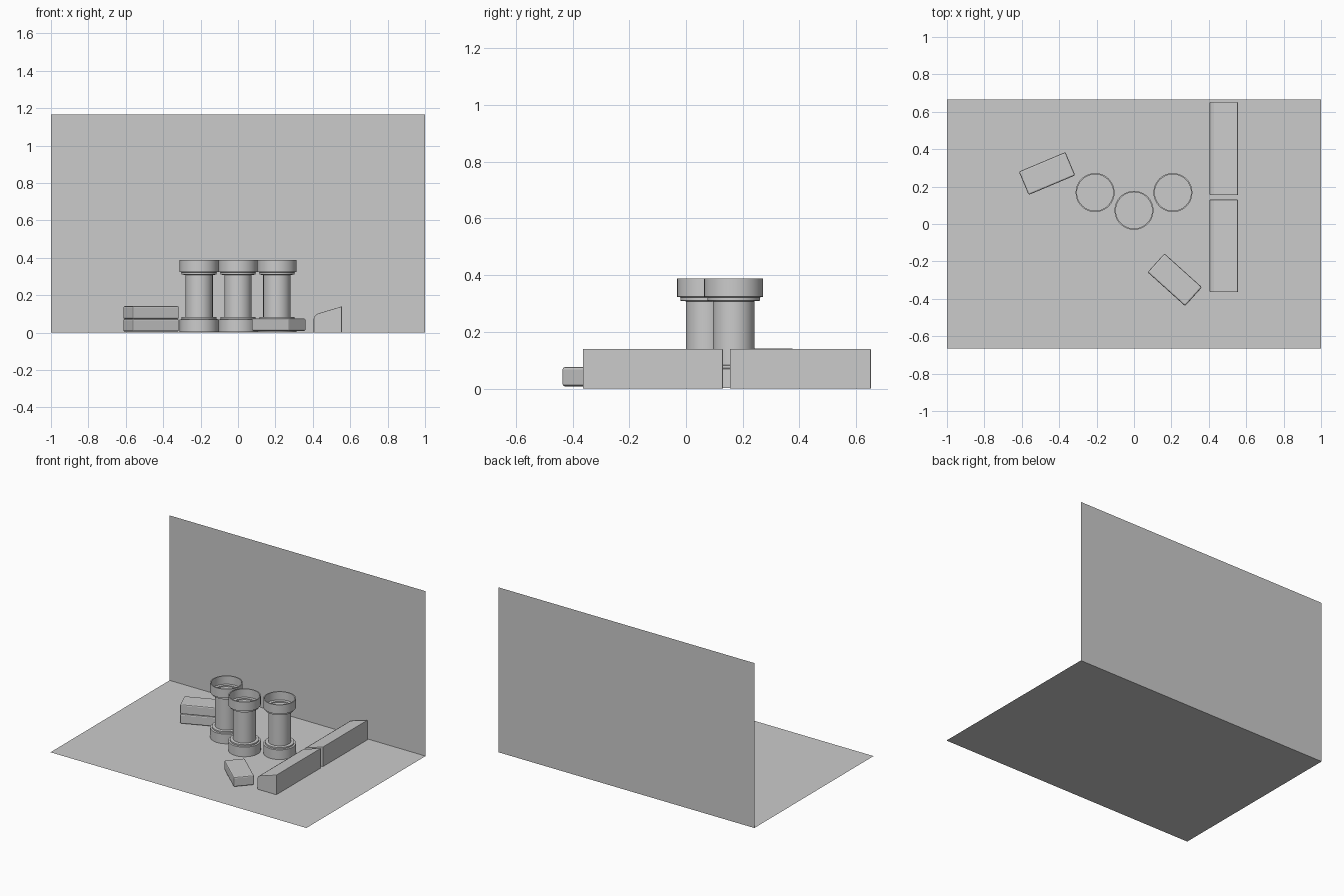
import bpy, bmesh, math

if "Cube" in bpy.data.objects:
    bpy.data.objects.remove(bpy.data.objects["Cube"])


def mesh_object(name, bm, smooth=False):
    bmesh.ops.recalc_face_normals(bm, faces=bm.faces)
    me = bpy.data.meshes.new(name)
    bm.to_mesh(me)
    bm.free()
    ob = bpy.data.objects.new(name, me)
    bpy.context.collection.objects.link(ob)
    if smooth:
        bpy.ops.object.select_all(action='DESELECT')
        bpy.context.view_layer.objects.active = ob
        ob.select_set(True)
        bpy.ops.object.shade_smooth_by_angle(angle=math.radians(30))
    return ob


def panel(name, corners):
    bm = bmesh.new()
    bm.faces.new([bm.verts.new(c) for c in corners])
    return mesh_object(name, bm)


def bevel(ob, width):
    m = ob.modifiers.new("bevel", 'BEVEL')
    m.width, m.segments = width, 2


def lathe(name, profile, x, y, steps=48):
    bm = bmesh.new()
    vs = [bm.verts.new((r, 0, z)) for r, z in profile]
    edges = [bm.edges.new(p) for p in zip(vs, vs[1:])]
    bmesh.ops.spin(bm, geom=vs + edges, cent=(0, 0, 0), axis=(0, 0, 1),
                   angle=2 * math.pi, steps=steps)
    bmesh.ops.remove_doubles(bm, verts=bm.verts, dist=1e-5)
    ob = mesh_object(name, bm, True)
    ob.location = (x, y, 0)


def brick(name, x, y, z, angle):
    bm = bmesh.new()
    bmesh.ops.create_cube(bm, size=1)
    ob = mesh_object(name, bm)
    for v in ob.data.vertices:
        v.co = (v.co.x * 0.27, v.co.y * 0.135, (v.co.z + 0.5) * 0.068)
    ob.location = (x, y, z)
    ob.rotation_euler.z = math.radians(angle)
    bevel(ob, 0.008)


def curb(name, y0, y1):
    section = [(0.405, 0), (0.405, 0.075), (0.412, 0.092), (0.428, 0.102),
               (0.555, 0.14), (0.555, 0)]
    bm = bmesh.new()
    f = bm.faces.new([bm.verts.new((x, y0, z)) for x, z in section])
    ext = bmesh.ops.extrude_face_region(bm, geom=[f], use_keep_orig=True)
    for v in ext["geom"]:
        if isinstance(v, bmesh.types.BMVert):
            v.co.y = y1
    bevel(mesh_object(name, bm), 0.002)


# backdrop
panel("floor", [(-1, -0.665, 0), (1, -0.665, 0), (1, 0.665, 0), (-1, 0.665, 0)])
panel("back_wall", [(-1, 0.665, 0), (1, 0.665, 0), (1, 0.665, 1.165), (-1, 0.665, 1.165)])

# pillars with a stepped base and a cup-shaped head
pillar = [(0, 0.002), (0.104, 0.002), (0.104, 0.07), (0.093, 0.072), (0.093, 0.082),
          (0.073, 0.084), (0.073, 0.308), (0.093, 0.31), (0.093, 0.322),
          (0.104, 0.324), (0.104, 0.388), (0.097, 0.388), (0.097, 0.33),
          (0.075, 0.33), (0.075, 0.322), (0, 0.322)]
for i, (x, y) in enumerate([(-0.208, 0.168), (0, 0.073), (0.208, 0.168)]):
    lathe(f"pillar_{i + 1}", pillar, x, y)

# loose bricks
brick("brick_lower", -0.465, 0.27, 0.005, 22.8)
brick("brick_upper", -0.465, 0.27, 0.073, 22.8)
brick("brick_front", 0.218, -0.298, 0.008, -42.0)

# kerb stones
curb("kerb_back", 0.155, 0.652)
curb("kerb_front", -0.364, 0.13)
